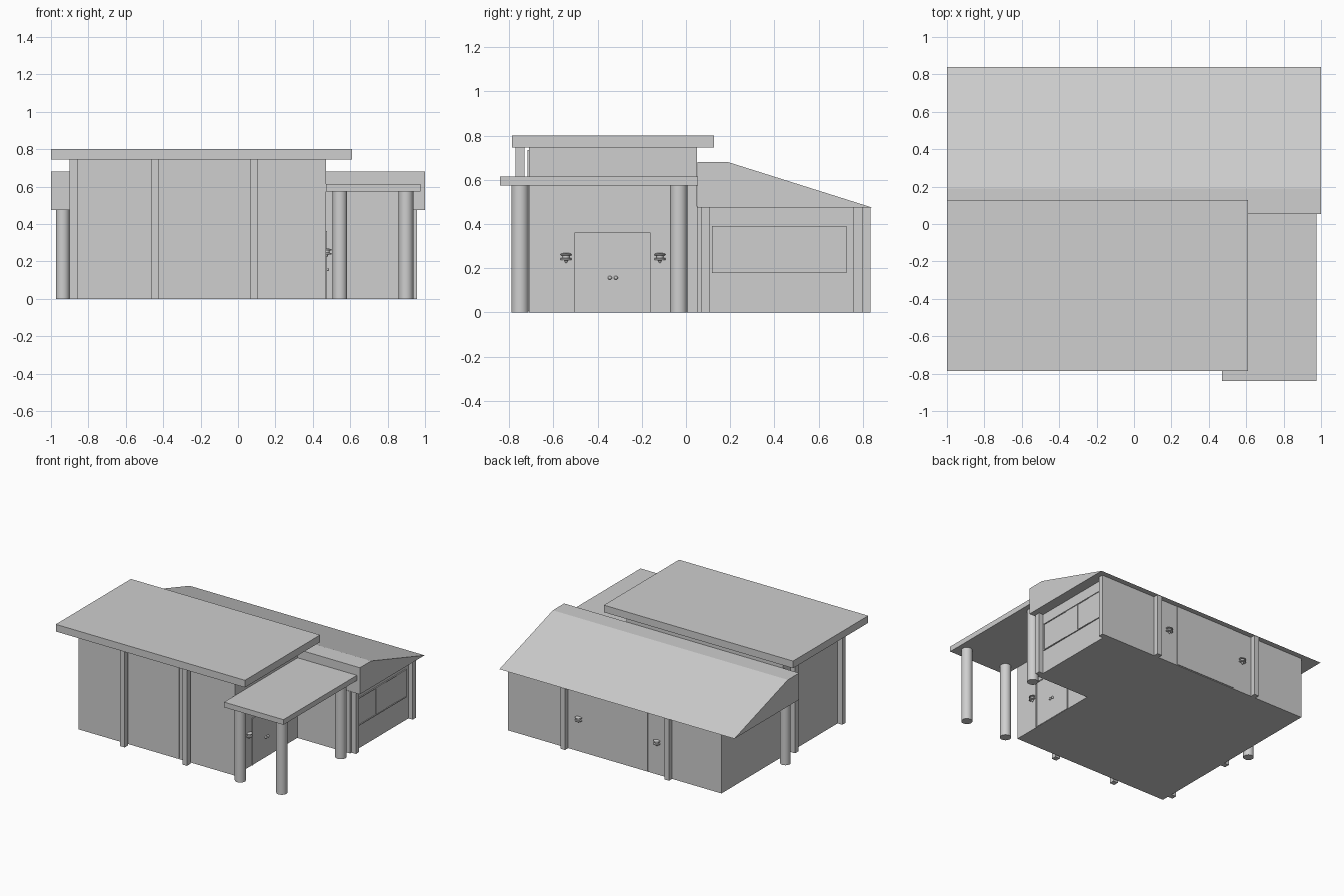
import bpy, bmesh, math

if "Cube" in bpy.data.objects:
    bpy.data.objects.remove(bpy.data.objects["Cube"])

grey = bpy.data.materials.new("plain_grey")
grey.diffuse_color = (0.62, 0.62, 0.62, 1)
grey.use_nodes = True
grey.node_tree.nodes["Principled BSDF"].inputs["Base Color"].default_value = grey.diffuse_color


def add_mesh(name, bm):
    bmesh.ops.recalc_face_normals(bm, faces=bm.faces)
    me = bpy.data.meshes.new(name)
    bm.to_mesh(me)
    bm.free()
    me.materials.append(grey)
    ob = bpy.data.objects.new(name, me)
    bpy.context.scene.collection.objects.link(ob)
    return ob


def smooth(ob, angle=40):
    bpy.ops.object.select_all(action='DESELECT')
    ob.select_set(True)
    bpy.context.view_layer.objects.active = ob
    bpy.ops.object.shade_smooth_by_angle(angle=math.radians(angle))


def box(name, x0, x1, y0, y1, z0, z1):
    bm = bmesh.new()
    bmesh.ops.create_cube(bm, size=1)
    for v in bm.verts:
        v.co = (x1 if v.co.x > 0 else x0, y1 if v.co.y > 0 else y0,
                z1 if v.co.z > 0 else z0)
    return add_mesh(name, bm)


def prism(name, pts, axis, a, b):
    """Extrude a flat outline along x (outline is y,z) or z (outline is x,y)."""
    bm = bmesh.new()
    place = (lambda p, t: (t, p[0], p[1])) if axis == 'x' else (lambda p, t: (p[0], p[1], t))
    lo = [bm.verts.new(place(p, a)) for p in pts]
    hi = [bm.verts.new(place(p, b)) for p in pts]
    bm.faces.new(lo)
    bm.faces.new(hi)
    n = len(pts)
    for i in range(n):
        bm.faces.new((lo[i], lo[(i + 1) % n], hi[(i + 1) % n], hi[i]))
    return add_mesh(name, bm)


def lathe(name, profile, x, y, z, sides=32):
    """Turned shape around z, capped at both ends."""
    bm = bmesh.new()
    rings = [[bm.verts.new((x + r * math.cos(2 * math.pi * i / sides),
                            y + r * math.sin(2 * math.pi * i / sides), z + h))
              for i in range(sides)] for r, h in profile]
    for p, q in zip(rings, rings[1:]):
        for i in range(sides):
            j = (i + 1) % sides
            bm.faces.new((p[i], p[j], q[j], q[i]))
    bm.faces.new(rings[0])
    bm.faces.new(rings[-1])
    ob = add_mesh(name, bm)
    smooth(ob)
    return ob


# Walls: tall front hall and low back wing
box("hall_walls", -0.86, 0.47, -0.71, 0.05, 0, 0.747)
box("wing_walls", -0.86, 0.92, 0.05, 0.797, 0, 0.478)

# Roofs
box("hall_roof", -1, 0.61, -0.787, 0.127, 0.745, 0.80)
prism("wing_roof", [(0.053, 0.475), (0.053, 0.68), (0.19, 0.68), (0.84, 0.475)], 'x', -1, 1)
box("porch_roof", 0.47, 0.975, -0.84, 0.053, 0.575, 0.615)

# Round columns of the porch and the left side
for x, y, r, h in ((0.545, -0.75, 0.039, 0.576), (0.898, -0.75, 0.039, 0.576),
                   (0.898, -0.033, 0.039, 0.576), (-0.937, 0.13, 0.037, 0.476)):
    lathe("round_column", [(r, 0), (r, h)], x, y, 0)

# Square posts along the walls
for x in (-0.445, 0.085):
    box("front_post", x - 0.02, x + 0.02, -0.77, -0.73, 0, 0.746)
for y in (-0.635, -0.06):
    box("left_post", -0.90, -0.86, y - 0.02, y + 0.02, 0, 0.746)
for y in (0.087, 0.777):
    box("right_post", 0.918, 0.957, y - 0.02, y + 0.02, 0, 0.476)
for x in (-0.42, 0.465):
    box("back_post", x - 0.02, x + 0.02, 0.795, 0.835, 0, 0.476)

# Tall panels on the front and back walls
box("front_panel", -0.36, 0.0, -0.716, -0.709, 0.01, 0.735)
box("back_panel", -0.235, 0.275, 0.795, 0.803, 0.005, 0.472)

# Double door with frame and knobs on the right hall wall
door_y0, door_y1, door_top = -0.503, -0.16, 0.362
box("door_leaf_pair", 0.468, 0.473, door_y0 + 0.008, door_y1 - 0.008, 0.002, door_top - 0.008)
for y in (door_y0, door_y1 - 0.008):
    box("door_jamb", 0.468, 0.477, y, y + 0.008, 0, door_top)
box("door_lintel", 0.468, 0.477, door_y0, door_y1, door_top - 0.008, door_top)
for y in (-0.344, -0.317):
    bm = bmesh.new()
    bmesh.ops.create_uvsphere(bm, u_segments=16, v_segments=10, radius=0.009)
    bmesh.ops.translate(bm, verts=bm.verts, vec=(0.479, y, 0.157))
    smooth(add_mesh("door_knob", bm))

# Sliding window on the right wing wall
wy0, wy1, wz0, wz1 = 0.117, 0.725, 0.178, 0.392
for z in (wz0, wz1 - 0.006):
    box("window_rail", 0.918, 0.928, wy0, wy1, z, z + 0.006)
for y in (wy0, wy1 - 0.006):
    box("window_stile", 0.918, 0.928, y, y + 0.006, wz0, wz1)
edges = (wy0 + 0.006, 0.355, 0.487, 0.607, wy1 - 0.006)
for i in range(4):
    box("window_pane", 0.918, 0.925 if i % 2 else 0.922, edges[i], edges[i + 1],
        wz0 + 0.006, wz1 - 0.006)

# Wall lamps beside both doors
lamp = [(0.003, -0.026), (0.009, -0.014), (0.025, -0.012), (0.025, -0.005),
        (0.016, -0.003), (0.016, 0.007), (0.025, 0.009), (0.025, 0.015), (0.010, 0.019)]
for x, y in ((0.474, -0.542), (0.474, -0.118), (-0.315, 0.805), (0.352, 0.805)):
    lathe("wall_lamp", lamp, x, y, 0.25, 16)
